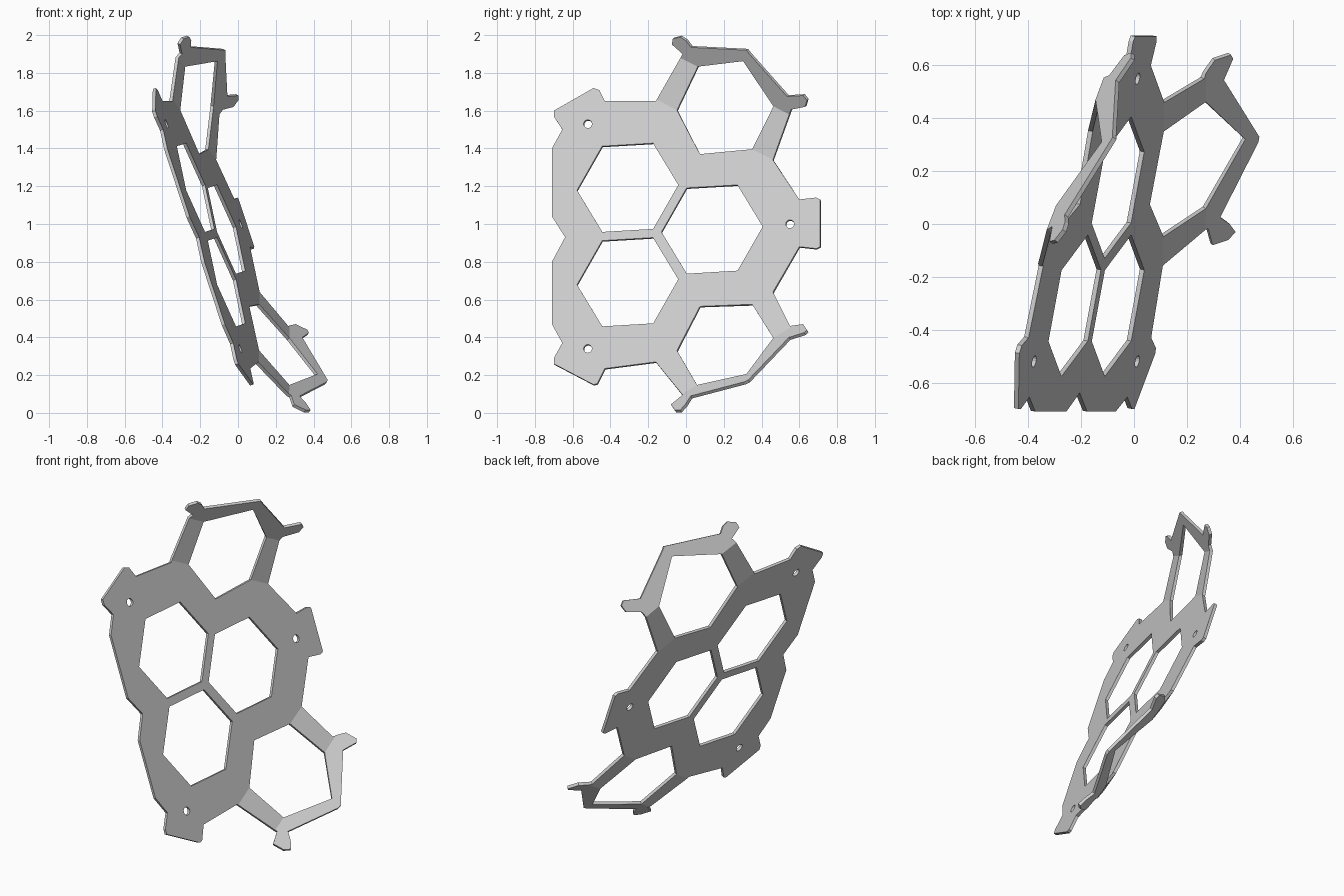
import bpy
import bmesh
from math import cos, sin, tau
from mathutils import Vector

cube = bpy.data.objects.get("Cube")
if cube:
    bpy.data.objects.remove(cube, do_unlink=True)

THICKNESS = 0.018

# Flat pattern, given as (y, z) in hundredths, clockwise
upper_side_tab = [(-70, 157), (-70, 160), (-49, 172), (-46, 171), (-43, 165)]
upper_flap = [(-16, 165), (-1.8, 190), (-7.5, 195), (-7, 198), (-3, 199), (0, 197),
              (2.6, 193.5), (32, 192), (33.5, 190), (53.5, 167.5), (62, 168),
              (64, 165.5), (63, 162), (55.5, 160.5), (46, 134)]
back_tab = [(60, 113), (69, 114), (71, 113), (71, 88), (69, 87), (60, 88)]
lower_flap = [(46, 64), (55, 46), (62, 47), (64, 44), (62.5, 42.5), (54.5, 40),
              (33, 17.5), (31, 16.5), (2.5, 9), (0, 5), (-3, 1.6), (-6, 1.6),
              (-8, 4.5), (-1.8, 9.5), (-16, 27)]
lower_side_tab = [(-43, 23.5), (-47, 15.5), (-49, 15), (-70, 26), (-70, 29), (-65.5, 37)]
scalloped_side = [(-71, 47), (-71, 80), (-64, 93), (-71, 104), (-71, 140), (-65.5, 150)]
outline = (upper_side_tab + upper_flap + back_tab + lower_flap
           + lower_side_tab + scalloped_side)

# Hexagonal windows in the two flaps
upper_window = [(-4.8, 160.3), (7.4, 137), (35, 139.6), (46.3, 162.3), (30.2, 186.2), (6.2, 183.3)]
lower_window = [(-4.8, 33.1), (7.4, 56.4), (35, 57.5), (46.2, 39.7), (32, 20.6), (5.8, 14.8)]


def main_window(cy, cz):
    """Point-symmetric hexagon around a centre."""
    half = [(-26.8, -1.4), (-13.5, 21.9), (13.4, 23.5)]
    return [(cy + s * y, cz + s * z) for s in (1, -1) for y, z in half]


def screw_hole(cy, cz, radius=2.2, sides=16):
    return [(cy + radius * cos(tau * i / sides), cz + radius * sin(tau * i / sides))
            for i in range(sides)]


loops = [outline, upper_window, lower_window]
loops += [main_window(*c) for c in ((-30.9, 119.3), (-30.9, 69.3), (13.8, 97.2))]
loops += [screw_hole(*c) for c in ((-52, 153), (-52, 34), (55, 100))]


class Flap:
    """Flap bent along two parallel lines: root fold and cap fold."""

    def __init__(self, start, end, outward, width, root_slope, cap_slope):
        self.start = Vector((0, *start)) / 100
        along = (Vector((0, *end)) / 100 - self.start).normalized()
        self.normal = Vector((0, -along.z, along.y)) * outward
        self.folds = [(0, root_slope), (width, cap_slope)]

    def lift(self, p):
        d = (p - self.start).dot(self.normal)
        return sum(slope * max(0, d - at) for at, slope in self.folds)

    def cut(self, bm):
        for at, _ in self.folds:
            bmesh.ops.bisect_plane(bm, geom=bm.verts[:] + bm.edges[:] + bm.faces[:],
                                   dist=0.003, plane_co=self.start + self.normal * at,
                                   plane_no=self.normal)


flaps = [Flap(upper_window[0], upper_window[2], 1, 0.254, 0.31, 0.65),
         Flap(lower_window[0], lower_window[2], -1, 0.211, 0.37, 0.94)]

# Fill the pattern around its windows and holes
bm = bmesh.new()
for loop in loops:
    verts = [bm.verts.new((0, y / 100, z / 100)) for y, z in loop]
    for a, b in zip(verts, verts[1:] + verts[:1]):
        bm.edges.new((a, b))
bmesh.ops.triangle_fill(bm, edges=bm.edges[:], use_beauty=True, normal=(1, 0, 0))

# Crease the flaps, then tilt the sheet and bend them
for flap in flaps:
    flap.cut(bm)
for v in bm.verts:
    lift = sum(flap.lift(v.co) for flap in flaps)
    v.co.x = 0.23 + 0.204 * v.co.y - 0.328 * v.co.z + lift

bm.normal_update()
for face in bm.faces:
    if face.normal.x < 0:
        face.normal_flip()
bmesh.ops.dissolve_limit(bm, angle_limit=0.02, verts=bm.verts[:], edges=bm.edges[:])

mesh = bpy.data.meshes.new("bent_plate")
bm.to_mesh(mesh)
bm.free()
plate = bpy.data.objects.new("bent_plate", mesh)
bpy.context.collection.objects.link(plate)

# Sheet thickness
solid = plate.modifiers.new("sheet_thickness", 'SOLIDIFY')
solid.thickness = THICKNESS
solid.offset = -1
solid.use_even_offset = True

# Plain grey finish
grey = bpy.data.materials.new("light_grey")
grey.use_nodes = True
colour = (0.6, 0.6, 0.6, 1)
grey.diffuse_color = colour
grey.node_tree.nodes["Principled BSDF"].inputs["Base Color"].default_value = colour
mesh.materials.append(grey)
